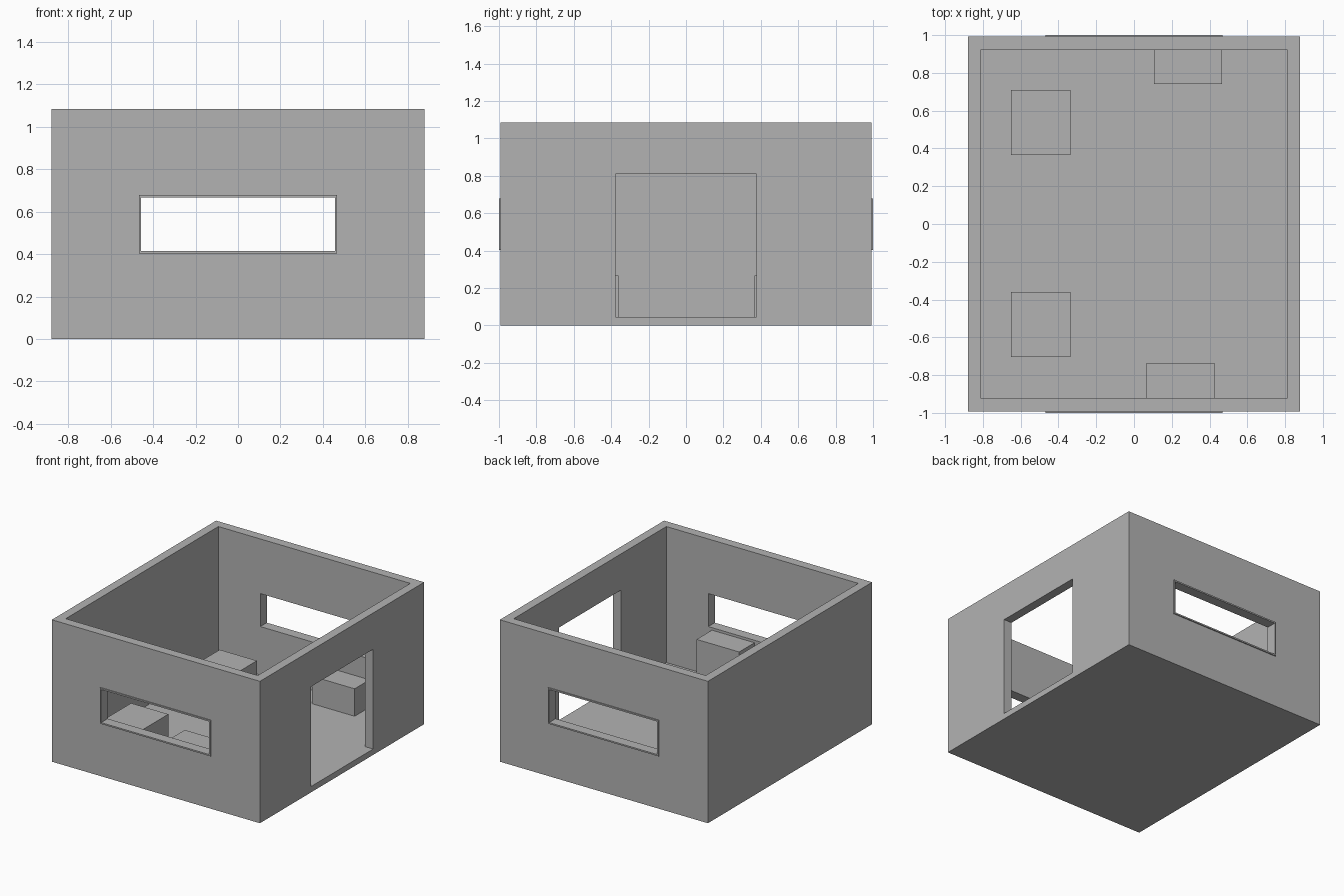
import bpy
import bmesh

if "Cube" in bpy.data.objects:
    bpy.data.objects.remove(bpy.data.objects["Cube"])

gray = bpy.data.materials.new("plain gray")
gray.diffuse_color = (0.45, 0.45, 0.45, 1)
gray.use_nodes = True
gray.node_tree.nodes["Principled BSDF"].inputs["Base Color"].default_value = gray.diffuse_color


def box(name, x, y, z, cutter=False):
    """Box from (min, max) ranges on each axis."""
    me = bpy.data.meshes.new(name)
    bm = bmesh.new()
    bmesh.ops.create_cube(bm, size=1)
    for v in bm.verts:
        v.co = [r[0] if c < 0 else r[1] for c, r in zip(v.co, (x, y, z))]
    bm.to_mesh(me)
    bm.free()
    me.materials.append(gray)
    ob = bpy.data.objects.new(name, me)
    bpy.context.collection.objects.link(ob)
    if cutter:
        ob.hide_render = True
        ob.hide_viewport = True
        ob.display_type = 'WIRE'
    return ob


def cut(target, cutter):
    mod = target.modifiers.new(cutter.name, 'BOOLEAN')
    mod.operation = 'DIFFERENCE'
    mod.solver = 'EXACT'
    mod.object = cutter


FLOOR = 0.045
WIN_X, WIN_Z = 0.457, (0.415, 0.667)   # clear window opening
TRIM = 0.011

# Open-topped room with a floor slab
shell = box("house_walls", (-0.88, 0.88), (-0.992, 0.992), (0, 1.085))
cut(shell, box("room_cutter", (-0.812, 0.812), (-0.922, 0.922), (FLOOR, 1.3), True))
# Doorway in the right wall, down to the floor
cut(shell, box("door_cutter", (0.75, 1.0), (-0.376, 0.376), (FLOOR, 0.808), True))
# Matching windows in the front and back walls
cut(shell, box("window_cutter", (-WIN_X, WIN_X), (-1.2, 1.2), WIN_Z, True))

# Thin trim around each window, outside
for side, s in (("front", -1), ("back", 1)):
    y = sorted((s * 0.991, s * 1.0))
    for label, z in (("sill", (WIN_Z[0] - TRIM, WIN_Z[0])),
                     ("head", (WIN_Z[1], WIN_Z[1] + TRIM))):
        box(f"{side}_window_{label}", (-WIN_X - TRIM, WIN_X + TRIM), y, z)
    for label, x in (("left", (-WIN_X - TRIM, -WIN_X)),
                     ("right", (WIN_X, WIN_X + TRIM))):
        box(f"{side}_window_{label}_trim", x, y, WIN_Z)

# Blocks of furniture standing on the floor
box("front_seat", (-0.652, -0.337), (-0.705, -0.36), (FLOOR, 0.267))
box("back_seat", (-0.652, -0.337), (0.365, 0.71), (FLOOR, 0.267))
box("front_cabinet", (0.065, 0.425), (-0.92, -0.735), (FLOOR, 0.397))
box("back_cabinet", (0.105, 0.467), (0.742, 0.922), (FLOOR, 0.255))
